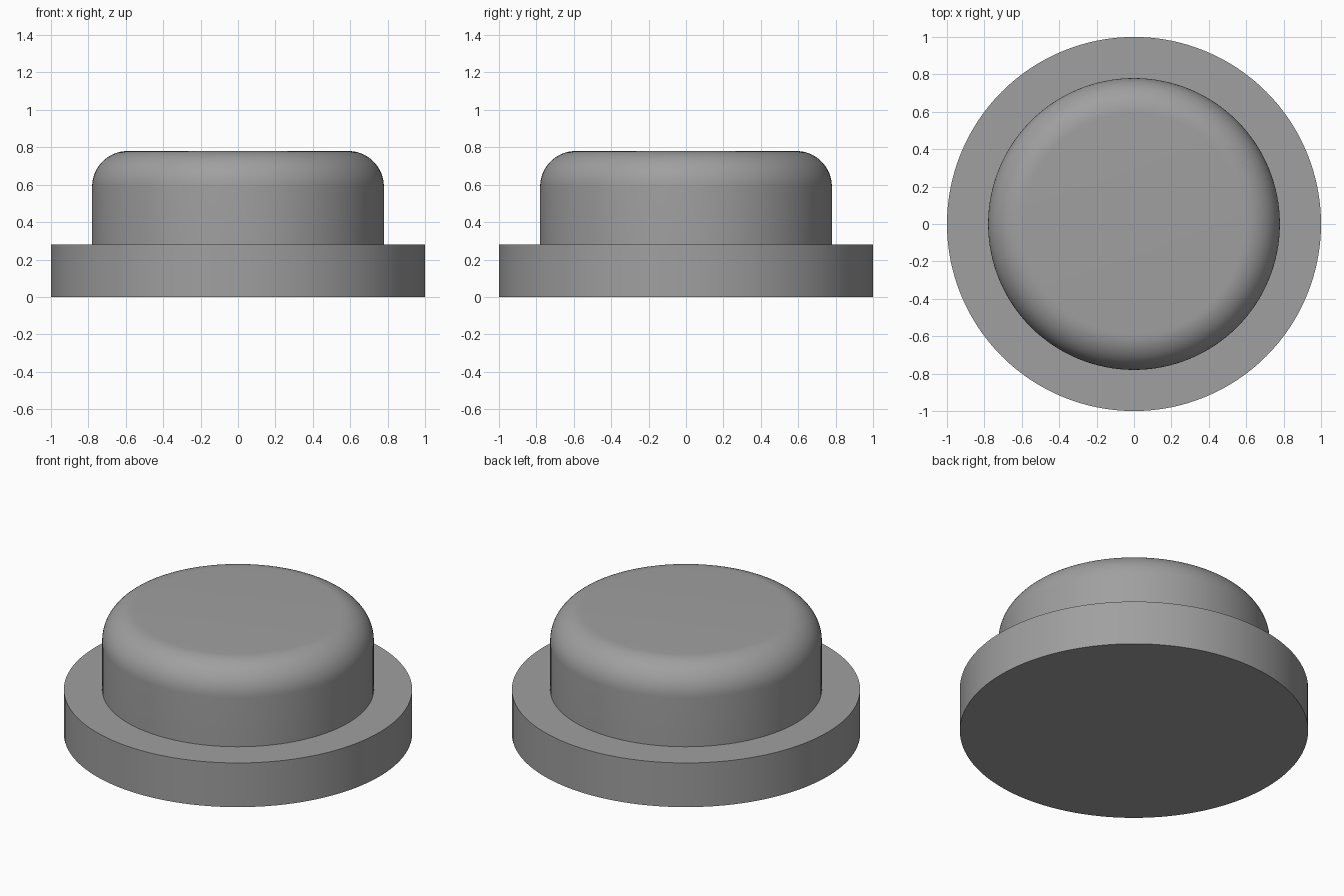
import bpy, bmesh, math

if "Cube" in bpy.data.objects:
    bpy.data.objects.remove(bpy.data.objects["Cube"])

SEGMENTS = 128
FLANGE_R, FLANGE_H = 1.0, 0.28
CAP_R, CAP_TOP, FILLET = 0.78, 0.78, 0.19

grey = bpy.data.materials.new("mid_grey")
grey.diffuse_color = (0.35, 0.35, 0.35, 1)
grey.use_nodes = True
grey.node_tree.nodes["Principled BSDF"].inputs["Base Color"].default_value = grey.diffuse_color

# Half profile: flange, cap wall, then rounded shoulder up to the flat top
profile = [(FLANGE_R, 0), (FLANGE_R, FLANGE_H), (CAP_R, FLANGE_H)]
for i in range(17):
    a = math.pi / 2 * i / 16
    profile.append((CAP_R - FILLET + FILLET * math.cos(a),
                    CAP_TOP - FILLET + FILLET * math.sin(a)))

# Revolve the profile into rings and bridge them
bm = bmesh.new()
rings = []
for r, z in profile:
    rings.append([bm.verts.new((r * math.cos(2 * math.pi * k / SEGMENTS),
                                r * math.sin(2 * math.pi * k / SEGMENTS), z))
                  for k in range(SEGMENTS)])
for low, high in zip(rings, rings[1:]):
    for k in range(SEGMENTS):
        n = (k + 1) % SEGMENTS
        bm.faces.new((low[k], low[n], high[n], high[k]))

# Flat bottom and flat top
bm.faces.new(rings[0][::-1])
bm.faces.new(rings[-1])
bmesh.ops.recalc_face_normals(bm, faces=bm.faces)

mesh = bpy.data.meshes.new("flanged_cap")
bm.to_mesh(mesh)
bm.free()
mesh.materials.append(grey)
cap = bpy.data.objects.new("flanged_cap", mesh)
bpy.context.collection.objects.link(cap)

# Smooth round surfaces, crisp flange edges
bpy.context.view_layer.objects.active = cap
cap.select_set(True)
bpy.ops.object.shade_smooth_by_angle(angle=math.radians(30))
